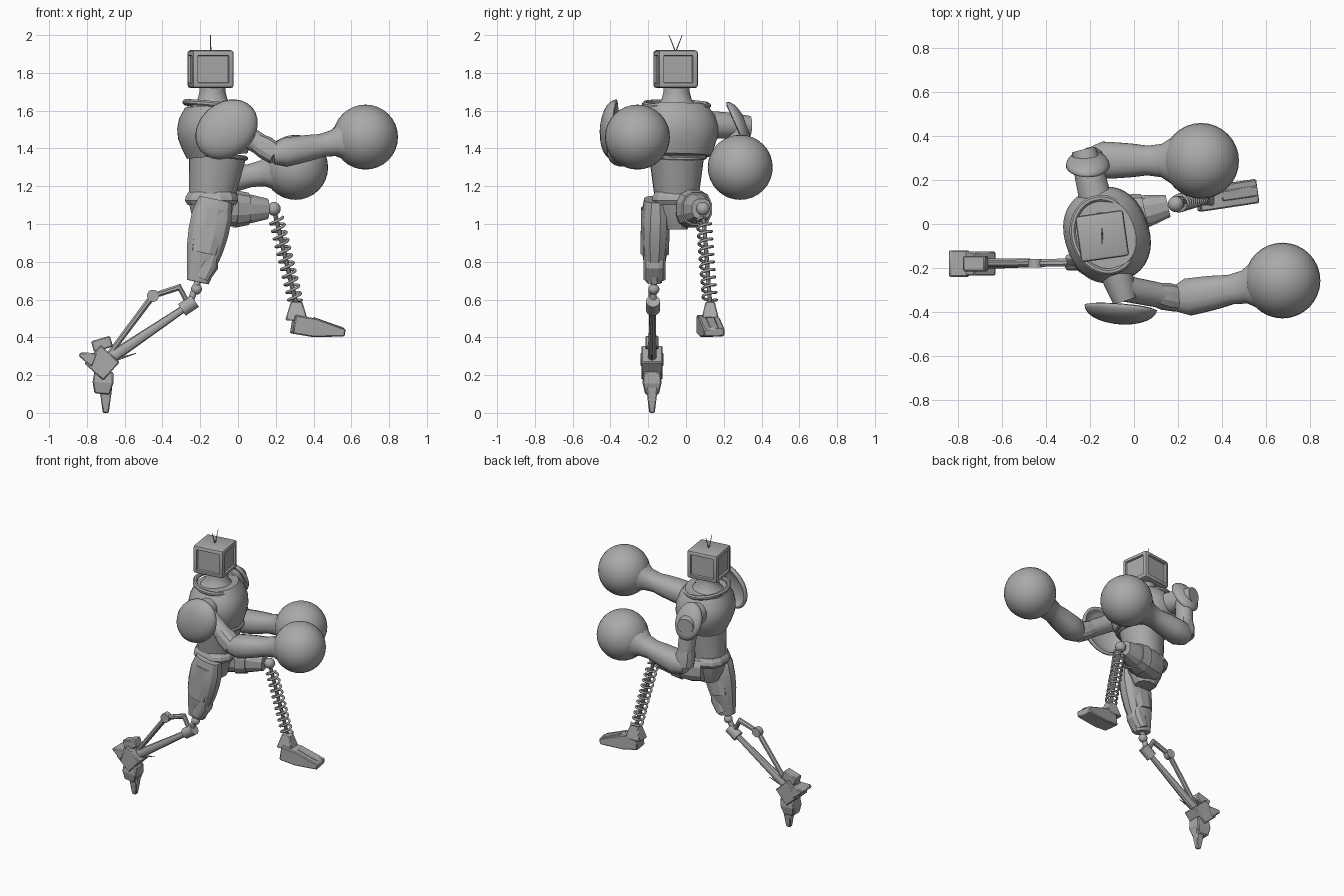
import bpy, bmesh, math
from mathutils import Vector, Matrix

cube = bpy.data.objects.get("Cube")
if cube:
    bpy.data.objects.remove(cube, do_unlink=True)

grey = bpy.data.materials.new("plain_grey")
grey.use_nodes = True
grey.diffuse_color = (.4, .4, .4, 1)
grey.node_tree.nodes["Principled BSDF"].inputs["Base Color"].default_value = grey.diffuse_color

# Shared directions; the upper body is turned slightly about the waist
side_axis = Vector((0, 1, 0))
up_axis = Vector((0, 0, 1))
turn = Matrix.Rotation(math.radians(19), 3, 'Z')
across = turn @ side_axis
ahead = turn @ Vector((1, 0, 0))


def finish(name, bm, smooth=35, bevel=0):
    """Turn a bmesh into a grey object."""
    bmesh.ops.recalc_face_normals(bm, faces=bm.faces)
    mesh = bpy.data.meshes.new(name)
    bm.to_mesh(mesh)
    bm.free()
    mesh.materials.append(grey)
    part = bpy.data.objects.new(name, mesh)
    bpy.context.collection.objects.link(part)
    bpy.ops.object.select_all(action='DESELECT')
    part.select_set(True)
    bpy.context.view_layer.objects.active = part
    bpy.ops.object.shade_smooth_by_angle(angle=math.radians(smooth))
    if bevel:
        part.modifiers.new("soft_edges", 'BEVEL').width = bevel
    return part


def resample(path, count):
    """Spread count points evenly over a straight path."""
    start, end = path
    return [start.lerp(end, i / (count - 1)) for i in range(count)]


def loft(name, path, radii, flat=1, width=None, sides=24, ref=side_axis, box=1,
         smooth=35, closed=False, bevel=0):
    """Skin rings along a path. The size along ref is width, or radius times flat.
    A box value below one squares the rings."""
    bm = bmesh.new()
    path = [Vector(p) for p in path]
    if not isinstance(radii, list):
        radii = [radii] * len(path)
    if len(radii) > len(path):
        path = resample(path, len(radii))
    last = len(path) - 1
    rings = []
    for i, (point, radius) in enumerate(zip(path, radii)):
        if closed:
            along = path[(i + 1) % len(path)] - path[i - 1]
        else:
            along = path[min(i + 1, last)] - path[max(i - 1, 0)]
        along.normalize()
        u = (ref - along * ref.dot(along)).normalized()
        v = along.cross(u)
        ring = []
        for k in range(sides):
            angle = math.tau * (k + .5) / sides
            c, s = (math.copysign(abs(t) ** box, t) for t in (math.cos(angle), math.sin(angle)))
            ring.append(bm.verts.new(point + u * c * (width or radius * flat) + v * s * radius))
        rings.append(ring)
    pairs = list(zip(rings, rings[1:]))
    if closed:
        pairs.append((rings[-1], rings[0]))
    else:
        bm.faces.new(rings[0])
        bm.faces.new(rings[-1])
    for low, high in pairs:
        for k in range(sides):
            j = (k + 1) % sides
            bm.faces.new((low[k], low[j], high[j], high[k]))
    return finish(name, bm, smooth, bevel)


def block(name, path, radii, **shape):
    """Four-sided loft with crisp, slightly softened edges."""
    loft(name, path, radii, sides=4, box=0, smooth=5, bevel=.006, **shape)


def faceted(name, path, radii, **shape):
    loft(name, path, radii, sides=12, box=.8, smooth=20, **shape)


def ball(name, centre, radius):
    bm = bmesh.new()
    bmesh.ops.create_uvsphere(bm, u_segments=32, v_segments=16, radius=radius,
                              matrix=Matrix.Translation(centre))
    finish(name, bm, smooth=60)


def shell(name, centre, normal, size, roll):
    """Hollow half dome bulging along normal."""
    bm = bmesh.new()
    bmesh.ops.create_uvsphere(bm, u_segments=28, v_segments=14, radius=1)
    lower = [v for v in bm.verts if v.co.z < -.01]
    bmesh.ops.delete(bm, geom=lower, context='VERTS')
    facing = normal.to_track_quat('Z', 'Y').to_matrix().to_4x4()
    spin = Matrix.Rotation(math.radians(roll), 4, 'Z')
    bm.transform(Matrix.Translation(centre) @ facing @ spin @ Matrix.Diagonal((*size, 1)))
    part = finish(name, bm)
    part.modifiers.new("thickness", 'SOLIDIFY').thickness = .02


def oval_trim(name, centre, half_width, half_depth, radius):
    """Rounded band that drops a little toward the front."""
    path = []
    for k in range(40):
        angle = math.tau * k / 40
        reach = math.sin(angle)
        path.append(centre + across * half_width * math.cos(angle)
                    + ahead * half_depth * reach - up_axis * radius * reach)
    loft(name, path, radius, sides=8, ref=up_axis, closed=True)


# Head: softened box with recessed panels on its four sides
head = Vector((-.145, -.055, 1.82))
bm = bmesh.new()
bmesh.ops.create_cube(bm, size=1, matrix=Matrix.Translation(head)
                      @ Matrix.Rotation(math.radians(8), 4, 'Z')
                      @ Matrix.Diagonal((.22, .21, .2, 1)))
bmesh.ops.bevel(bm, geom=bm.edges[:], offset=.014, segments=2, profile=.5, affect='EDGES')
bm.normal_update()
panels = [f for f in bm.faces if f.calc_area() > .02 and abs(f.normal.z) < .5]
bmesh.ops.inset_individual(bm, faces=panels, thickness=.018)
bmesh.ops.inset_individual(bm, faces=panels, thickness=.005, depth=-.012)
finish("head", bm, smooth=30)
for name, tilt in (("right_antenna", -1), ("left_antenna", 1)):
    root = head + up_axis * .09
    tip = head + up_axis * .18 + side_axis * tilt * .035
    loft(name, (root, tip), [.004, .003, .002], sides=6)

# Torso
waist = Vector((-.14, -.05, 1.14))
ribs = Vector((-.11, -.05, 1.36))
collar = Vector((-.135, -.05, 1.63))
loft("neck", (collar - up_axis * .05, collar + up_axis * .11), [.16, .11, .08, .07, .07])
loft("abdomen", (waist, ribs), [.12, .13, .14, .15], flat=.95, ref=across, box=.9)
loft("chest", (ribs, collar), [.155, .175, .19, .19, .175, .14], flat=1.15, sides=36,
     ref=across, box=.88)
oval_trim("collar_trim", collar, .17, .14, .016)
oval_trim("chest_hem", ribs, .15, .15, .013)

# Pelvis
faceted("belt", (waist - up_axis * .04, waist + up_axis * .03), [.13, .145, .14, .125], flat=.93)
faceted("pelvis", (waist - up_axis * .17, waist), [.07, .11, .13], flat=.85)


# Arms: joint, upper arm, elbow cuff, flaring forearm and round fist
def arm(side, shoulder, elbow, fist):
    core = collar - up_axis * .1
    loft(side + "_shoulder", (core.lerp(shoulder, .5), core.lerp(shoulder, 1.25)),
         [.075, .07, .055], ref=ahead)
    loft(side + "_upper_arm", (shoulder, elbow), [.06, .055])
    faceted(side + "_elbow", (shoulder.lerp(elbow, .55), elbow), [.05, .063, .06])
    heel = elbow.lerp(fist, -.04)
    wrist = elbow.lerp(fist, .78)
    loft(side + "_forearm", (heel, wrist), [.05, .078, .075, .07, .062, .07, .11],
         flat=1.1, sides=16, box=.85)
    ball(side + "_fist", fist, .172)


arm("right", Vector((-.06, -.29, 1.53)), Vector((.2, -.34, 1.37)), Vector((.675, -.257, 1.46)))
arm("left", Vector((-.21, .26, 1.52)), Vector((-.19, .29, 1.21)), Vector((.305, .287, 1.3)))
shell("right_shoulder_shell", Vector((-.06, -.375, 1.5)), Vector((-.1, -1, .1)), (.16, .125, .06), roll=40)
shell("left_shoulder_shell", Vector((-.21, .265, 1.525)), Vector((0, .9, .4)), (.1, .13, .055), roll=0)

# Right leg: faceted thigh with plates, ball knee, two thin shin rods
hip = Vector((-.12, -.16, 1.13))
knee = Vector((-.22, -.17, .655))
ankle = Vector((-.72, -.18, .26))
faceted("right_thigh", (hip, knee.lerp(hip, .08)), [.09, .11, .11, .1, .08, .06], flat=.7)
faceted("right_thigh_plate", (hip.lerp(knee, .1), hip.lerp(knee, .6)), [.08, .1, .08], width=.078)
faceted("right_knee_plate", (Vector((-.13, -.167, .86)), Vector((-.19, -.167, .71))),
        [.03, .06, .04], width=.06)
ball("right_knee_ball", knee, .029)
sleeve = Vector((-.26, -.175, .57))
loft("right_knee_stem", (knee.lerp(hip, .1), sleeve), [.018, .018], sides=12)
loft("right_knee_sleeve", (sleeve.lerp(ankle, -.07), sleeve.lerp(ankle, .08)), [.037, .037])
loft("right_front_shin", (sleeve, ankle), [.018, .022, .026, .03, .03], flat=.8, sides=10)
bend = Vector((-.45, -.178, .62))
crook = Vector((-.31, -.175, .665))
loft("right_rear_shin", (sleeve, crook, bend, ankle), [.015, .02, .018, .016], sides=8)
loft("right_shin_joint", (bend - side_axis * .02, bend + side_axis * .02), [.032, .032], ref=up_axis)
loft("right_heel_spur", (ankle, Vector((-.54, -.18, .315))), [.012, .002], sides=6)

# Right foot: overlapping plates hanging toe down


def foot_plate(name, start, end, radii, **shape):
    """Block between two points given forward and up from the ankle."""
    path = [ankle + Vector((x, 0, z)) for x, z in (start, end)]
    block("right_" + name, path, radii, **shape)


foot_plate("ankle_block", (-.05, .05), (.05, -.04), [.065, .065], width=.055)
foot_plate("ankle_cap", (-.05, .09), (.05, .12), [.03, .03], width=.035)
foot_plate("heel", (-.12, .05), (-.04, .02), [.01, .04], width=.06)
foot_plate("mid_foot", (.01, -.04), (0, -.16), [.05, .055, .04], flat=.9)
foot_plate("toe", (.02, -.12), (.02, -.26), [.035, .016], flat=.9)

# Left leg: raised thigh, ball knee, coil spring shin, wedge foot
hip = Vector((-.16, .01, 1.08))
knee = Vector((.19, .09, 1.08))
ankle = Vector((.31, .128, .57))
faceted("left_thigh", (hip, hip.lerp(knee, .9)), [.09, .1, .09, .075, .055], flat=.95)
faceted("left_thigh_band", (hip.lerp(knee, .4), hip.lerp(knee, .6)), [.102, .088], flat=.95)
ball("left_knee_ball", knee, .036)
loft("left_shin_rod", (knee, ankle), [.012, .012], sides=10)
axis = (ankle - knee).normalized()
out = axis.cross(side_axis).normalized()
turns, steps = 11, 16
coil = []
for k in range(turns * steps):
    spin = Matrix.Rotation(math.tau * k / steps, 3, axis)
    coil.append(knee.lerp(ankle, .1 + .87 * k / (turns * steps)) + spin @ out * .036)
loft("left_shin_spring", coil, .0075, sides=8, ref=axis, smooth=60)
heel = Vector((.29, .11, .47))
toe = Vector((.56, .15, .425))
block("left_foot", (heel, heel.lerp(toe, .4), toe), [.05, .05, .02], width=.055)
block("left_ankle", (ankle + up_axis * .02, ankle - up_axis * .08), [.03, .06], flat=.8)
instep = up_axis * .05
block("left_foot_plate", (heel.lerp(toe, .4) + instep, toe + instep * .4), [.006, .006], width=.025)
